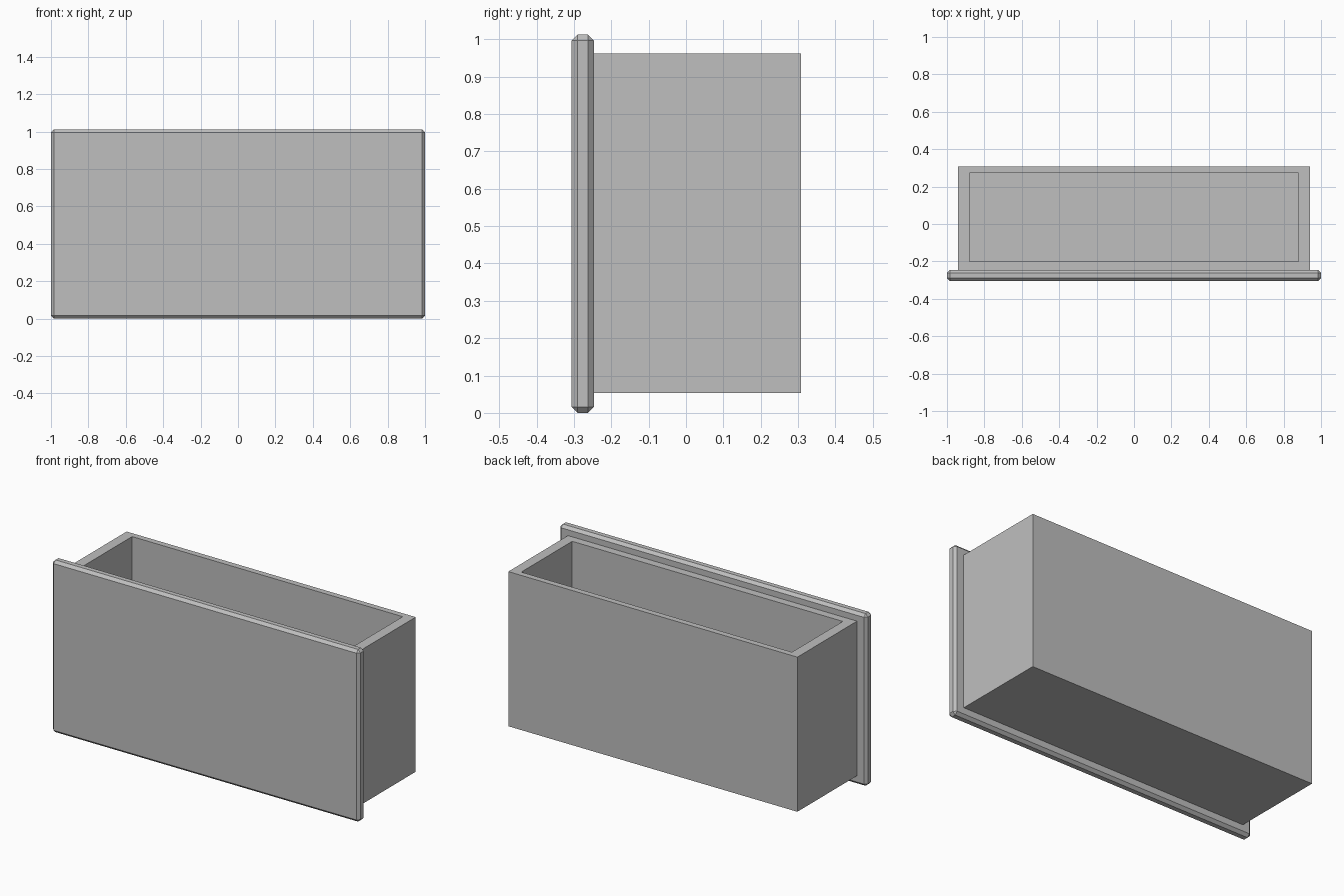
import bpy
import bmesh
from mathutils import Vector

cube = bpy.data.objects.get("Cube")
if cube:
    bpy.data.objects.remove(cube, do_unlink=True)

# Single plain colour
grey = bpy.data.materials.new("plain_grey")
grey.use_nodes = True
colour = (0.52, 0.52, 0.52, 1)
grey.diffuse_color = colour
for node in grey.node_tree.nodes:
    if node.type == "BSDF_PRINCIPLED":
        node.inputs["Base Color"].default_value = colour


def add_box(name, low, high, shape=None):
    """Box between two corners, optionally reshaped in bmesh."""
    low, high = Vector(low), Vector(high)
    bm = bmesh.new()
    bmesh.ops.create_cube(bm, size=1)
    bmesh.ops.scale(bm, vec=high - low, verts=bm.verts)
    bmesh.ops.translate(bm, vec=(low + high) / 2, verts=bm.verts)
    if shape:
        shape(bm)
    mesh = bpy.data.meshes.new(name)
    bm.to_mesh(mesh)
    bm.free()
    mesh.materials.append(grey)
    obj = bpy.data.objects.new(name, mesh)
    bpy.context.collection.objects.link(obj)
    return obj


def hollow(bm):
    """Inset the top face to the rim and push it down to the floor."""
    bm.normal_update()
    top = max(bm.faces, key=lambda f: f.calc_center_median().z)
    bmesh.ops.inset_region(bm, faces=[top], thickness=0.03)
    for v in top.verts:
        v.co.x = 0.88 if v.co.x > 0 else -0.88
        v.co.y = 0.273 if v.co.y > 0 else -0.2
    pit = bmesh.ops.extrude_face_region(bm, geom=[top])["geom"]
    for v in pit:
        if isinstance(v, bmesh.types.BMVert):
            v.co.z = 0.11
    if top.is_valid:
        bmesh.ops.delete(bm, geom=[top], context="FACES_ONLY")
    bmesh.ops.recalc_face_normals(bm, faces=bm.faces)


# Open drawer box
add_box("drawer_box", (-0.94, -0.247, 0.053), (0.94, 0.308, 0.962), hollow)

# Chamfered front panel
panel = add_box("front_panel", (-1, -0.306, 0), (1, -0.246, 1.012))
chamfer = panel.modifiers.new("chamfer", "BEVEL")
chamfer.width = 0.016
chamfer.segments = 1
